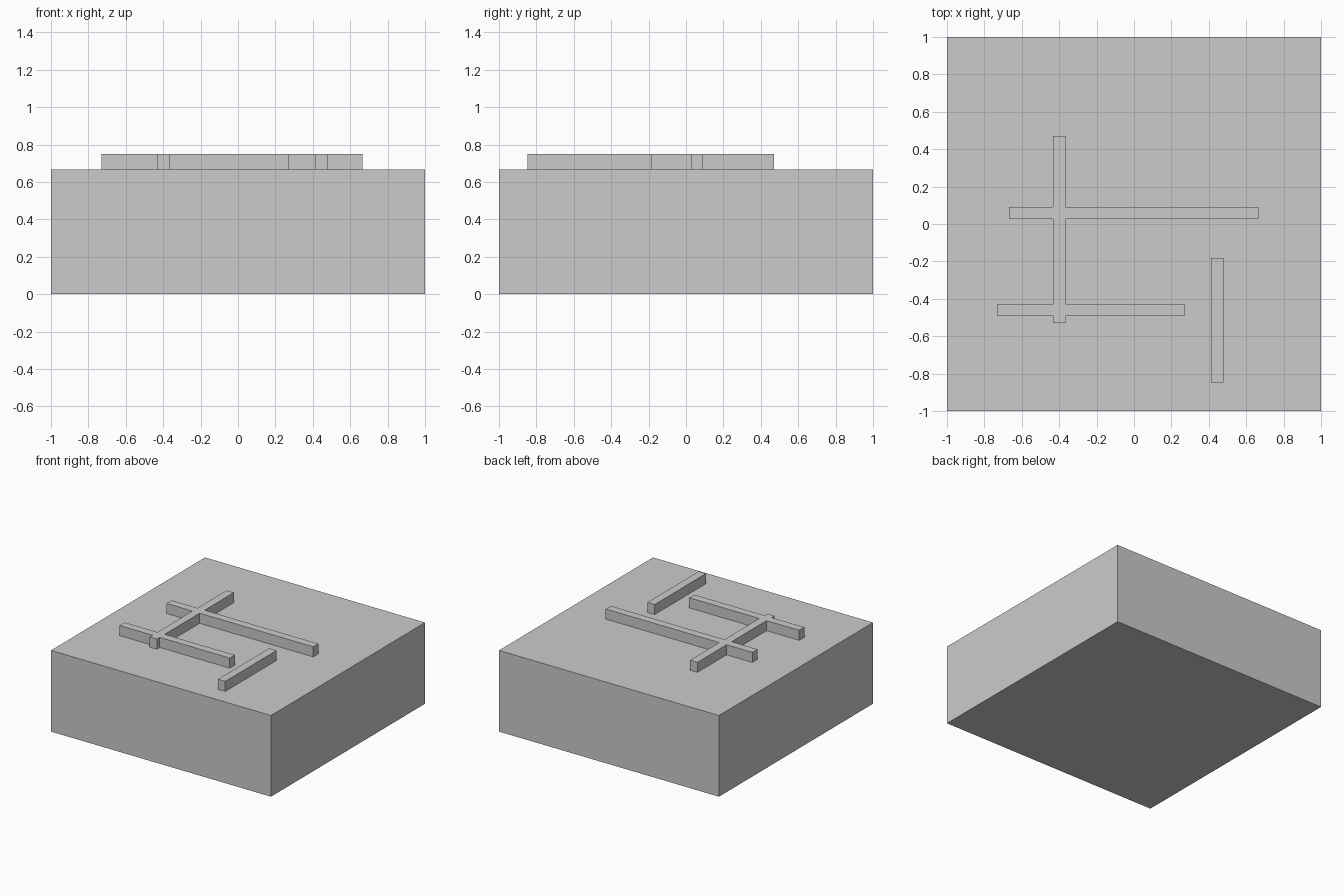
import bpy

if "Cube" in bpy.data.objects:
    bpy.data.objects.remove(bpy.data.objects["Cube"])

BASE_TOP = 0.667
RIDGE_TOP = 0.75
WIDTH = 0.066


def box(name, x, y, z0, z1, size_x, size_y):
    bpy.ops.mesh.primitive_cube_add(size=1, location=(x, y, (z0 + z1) / 2))
    obj = bpy.context.object
    obj.name = obj.data.name = name
    obj.scale = (size_x, size_y, z1 - z0)
    bpy.ops.object.transform_apply(location=False, rotation=False, scale=True)
    return obj


def ridge(name, x, y, size_x, size_y):
    return box(name, x, y, BASE_TOP, RIDGE_TOP, size_x, size_y)


# Square base block
box("base_block", 0, 0, 0, BASE_TOP, 2, 2)

# Separate short ridge
ridge("short_ridge", 0.445, -0.515, WIDTH, 0.667)

# Long ridge merged with the two ridges that cross it
crossed = ridge("crossed_ridges", -0.4, -0.03, WIDTH, 1.0)
crossers = [
    ridge("long_cross_ridge", -0.001, 0.059, 1.333, WIDTH),
    ridge("front_cross_ridge", -0.23, -0.46, 1.0, WIDTH),
]
for part in crossers:
    mod = crossed.modifiers.new("union_" + part.name, 'BOOLEAN')
    mod.operation = 'UNION'
    mod.solver = 'EXACT'
    mod.object = part
    bpy.context.view_layer.objects.active = crossed
    bpy.ops.object.modifier_apply(modifier=mod.name)
    bpy.data.objects.remove(part, do_unlink=True)
